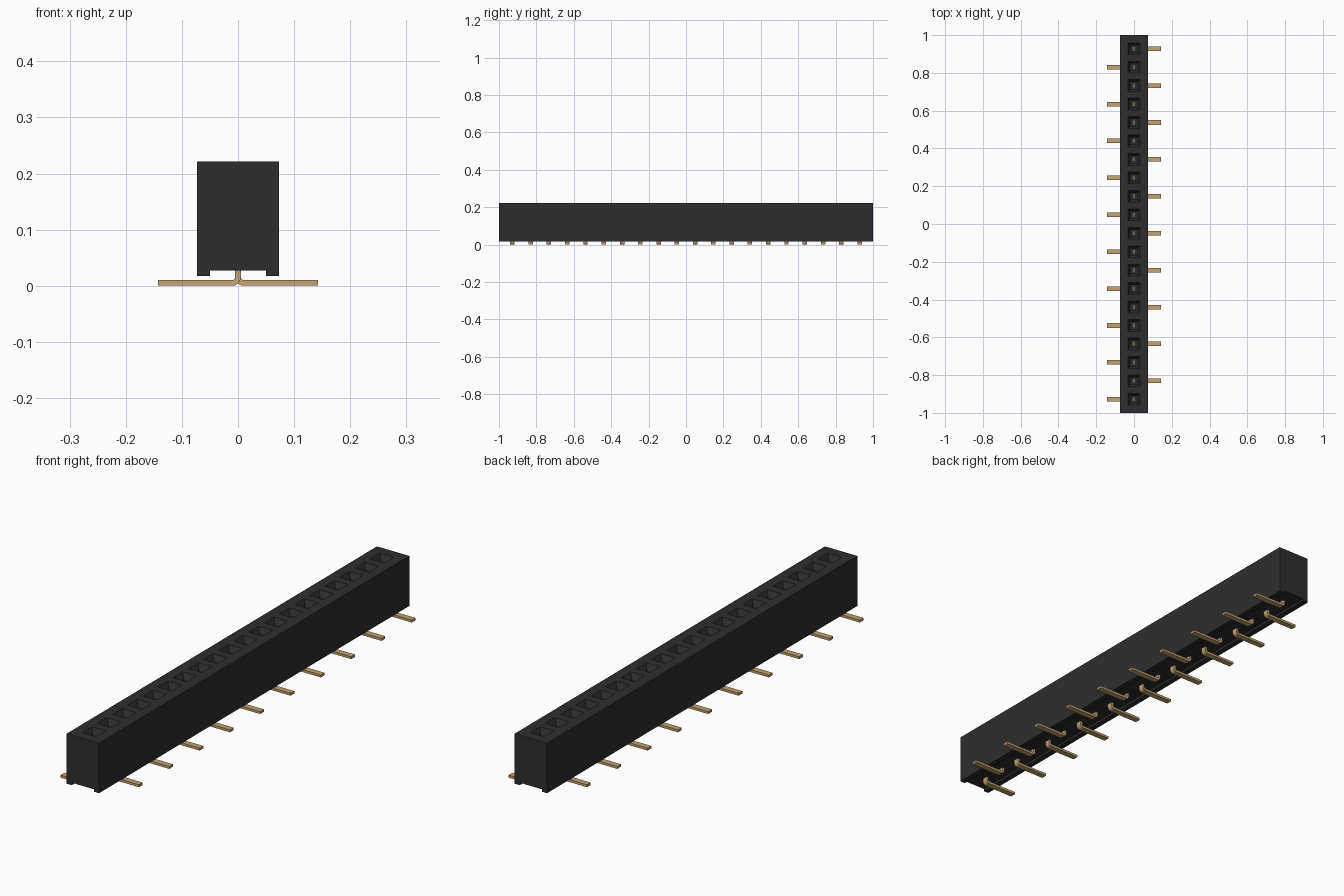
import bpy, bmesh, math

if "Cube" in bpy.data.objects:
    bpy.data.objects.remove(bpy.data.objects["Cube"], do_unlink=True)

COUNT = 20
PITCH = 0.0977
HALF_W = 0.073


def material(name, color):
    m = bpy.data.materials.new(name)
    m.use_nodes = True
    m.diffuse_color = (*color, 1)
    m.node_tree.nodes["Principled BSDF"].inputs["Base Color"].default_value = (*color, 1)
    return m


def finish(name, bm, mat):
    bmesh.ops.recalc_face_normals(bm, faces=bm.faces)
    mesh = bpy.data.meshes.new(name)
    bm.to_mesh(mesh)
    bm.free()
    obj = bpy.data.objects.new(name, mesh)
    bpy.context.collection.objects.link(obj)
    mesh.materials.append(mat)
    return obj


def loft(bm, rings):
    """Skin a series of equal-length point rings and cap both ends."""
    loops = [[bm.verts.new(p) for p in ring] for ring in rings]
    n = len(loops[0])
    for a, b in zip(loops, loops[1:]):
        for i in range(n):
            j = (i + 1) % n
            bm.faces.new((a[i], a[j], b[j], b[i]))
    bm.faces.new(loops[0])
    bm.faces.new(loops[-1])


def extrude_profile(bm, profile, y, half):
    loft(bm, [[(px, y + s * half, pz) for px, pz in profile] for s in (-1, 1)])


black = material("black plastic", (0.027, 0.027, 0.027))
gold = material("gold contact", (0.54, 0.37, 0.17))

pin_y = [(COUNT - 1) / 2 * PITCH - i * PITCH for i in range(COUNT)]

# Housing with a full-length channel underneath
bm = bmesh.new()
right = [(0.05, 0.027), (0.05, 0.017), (HALF_W, 0.017), (HALF_W, 0.221)]
extrude_profile(bm, right + [(-x, z) for x, z in reversed(right)], 0, 1.0)
housing = finish("housing", bm, black)

# Funnel-mouthed square sockets cut into the top
bm = bmesh.new()
for y in pin_y:
    rings = []
    for z, h in ((0.07, 0.018), (0.198, 0.018), (0.221, 0.031), (0.24, 0.031)):
        rings.append([(-h, y - h, z), (h, y - h, z), (h, y + h, z), (-h, y + h, z)])
    loft(bm, rings)
cutter = finish("socket_cutter", bm, black)
cutter.hide_render = True

mod = housing.modifiers.new("sockets", "BOOLEAN")
mod.operation = "DIFFERENCE"
mod.solver = "EXACT"
mod.object = cutter
bpy.context.view_layer.objects.active = housing
bpy.ops.object.modifier_apply(modifier=mod.name)
bpy.data.objects.remove(cutter, do_unlink=True)

# Bent contact: a stem that curves into a flat foot
T = 0.005     # half thickness
R_IN = 0.005
R_OUT = R_IN + 2 * T
cx, cz = T + R_IN, R_OUT


def arc(r):
    return [(cx - r * math.cos(a), cz - r * math.sin(a))
            for a in (k * math.pi / 8 for k in range(5))]


profile = ([(-T, 0.11)] + arc(R_OUT) + [(0.143, 0.0), (0.143, 2 * T)]
           + arc(R_IN)[::-1] + [(T, 0.11)])

# Feet alternate between the left and right side along the row
for i, y in enumerate(pin_y):
    side = 1 if i % 2 == 0 else -1
    bm = bmesh.new()
    extrude_profile(bm, [(side * x, z) for x, z in profile], y, 0.012)
    finish(f"contact_pin_{i + 1}", bm, gold)
